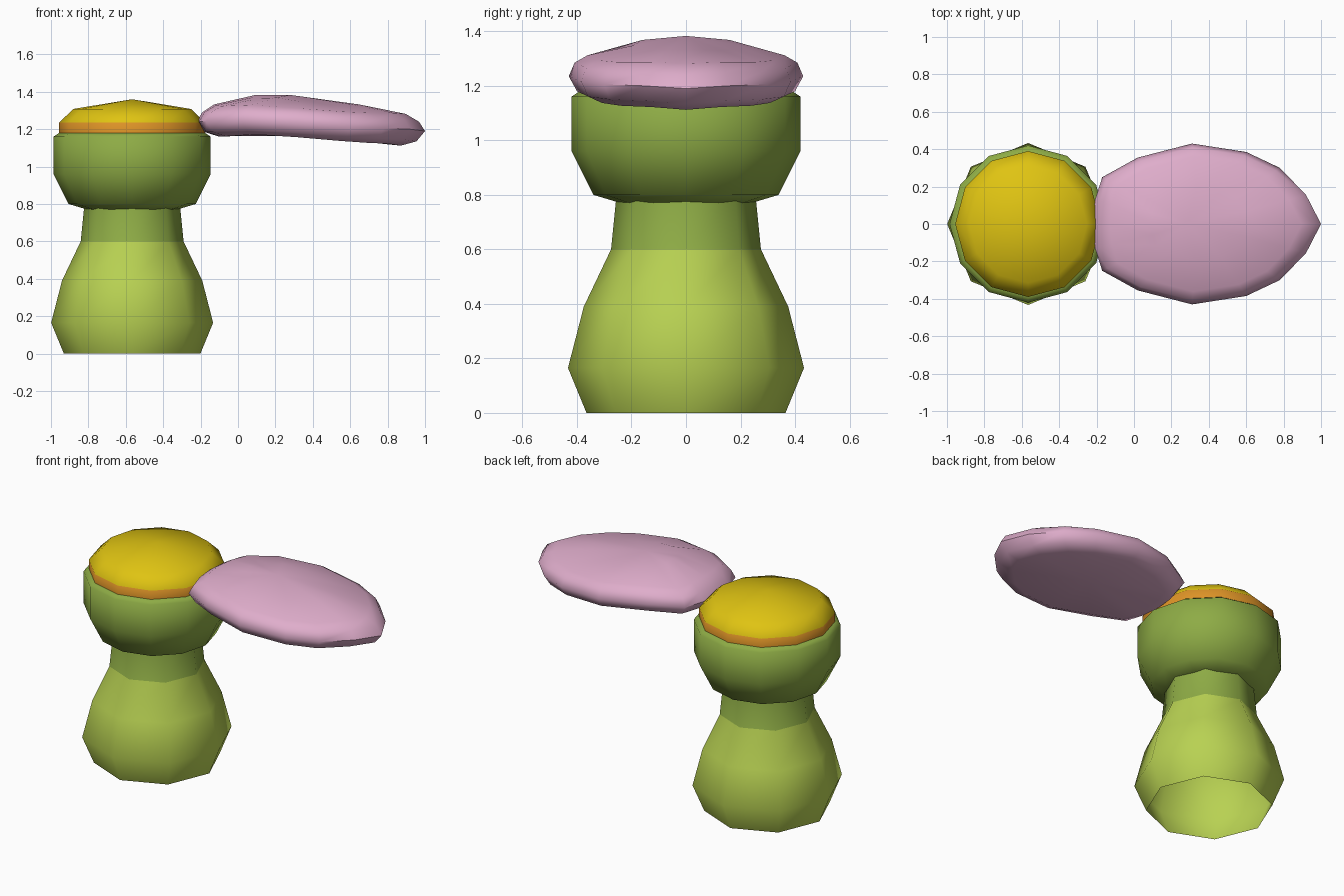
import bpy, bmesh, math

if "Cube" in bpy.data.objects:
    bpy.data.objects.remove(bpy.data.objects["Cube"])

CX = -0.566  # axis of the stem


def material(name, rgb):
    m = bpy.data.materials.new(name)
    m.diffuse_color = (*rgb, 1)
    m.use_nodes = True
    m.node_tree.nodes["Principled BSDF"].inputs["Base Color"].default_value = m.diffuse_color
    return m


lime = material("lime green", (0.48, 0.64, 0.085))
green = material("leaf green", (0.27, 0.41, 0.06))
yellow = material("yellow", (0.74, 0.55, 0.006))
orange = material("orange", (0.72, 0.29, 0.02))
pink = material("pink", (0.74, 0.42, 0.60))


def build(name, rings, mats, rule=None, cap_bottom=False, angle=60):
    """Skin a list of equal-length vertex rings (a 1-point ring is a pole)."""
    bm = bmesh.new()
    vs = [[bm.verts.new(p) for p in r] for r in rings]
    n = max(len(r) for r in rings)
    for a, b in zip(vs, vs[1:]):
        for i in range(n):
            j = (i + 1) % n
            if len(a) == 1:
                bm.faces.new((a[0], b[j], b[i]))
            elif len(b) == 1:
                bm.faces.new((a[i], a[j], b[0]))
            else:
                bm.faces.new((a[i], a[j], b[j], b[i]))
    bm.normal_update()
    if rule:
        for f in bm.faces:
            f.material_index = rule(f.calc_center_median())
    me = bpy.data.meshes.new(name)
    bm.to_mesh(me)
    bm.free()
    for m in mats:
        me.materials.append(m)
    ob = bpy.data.objects.new(name, me)
    bpy.context.collection.objects.link(ob)
    bpy.ops.object.select_all(action='DESELECT')
    ob.select_set(True)
    bpy.context.view_layer.objects.active = ob
    bpy.ops.object.shade_smooth_by_angle(angle=math.radians(angle))
    return ob


def lathe(profile, sides):
    rings = []
    for r, z in profile:
        if r == 0:
            rings.append([(CX, 0, z)])
        else:
            rings.append([(CX + r * math.cos(2 * math.pi * i / sides),
                           r * math.sin(2 * math.pi * i / sides), z)
                          for i in range(sides)])
    return rings


# Bulbous eight-sided stem, open underneath, with a darker neck
build("stem", lathe([(0.365, 0), (0.433, 0.165), (0.375, 0.39),
                     (0.275, 0.6), (0.255, 0.8)], 8),
      [lime, green], lambda c: 1 if c.z > 0.6 else 0)

# Twelve-sided cup on the neck
build("cup", lathe([(0, 0.72), (0.25, 0.773), (0.34, 0.80), (0.42, 0.96),
                    (0.42, 1.16), (0.39, 1.18), (0, 1.18)], 12), [green])

# Domed centre with an orange band
build("dome", lathe([(0.39, 1.175), (0.39, 1.235), (0.315, 1.308), (0, 1.36)], 12),
      [orange, yellow], lambda c: 1 if c.z > 1.235 else 0)

# Petal: half outline (x, y, mid height), mirrored across y
half = [(-0.17, 0.25, 1.24), (0.02, 0.355, 1.25), (0.31, 0.43, 1.235),
        (0.60, 0.385, 1.215), (0.78, 0.30, 1.205), (0.92, 0.155, 1.20)]
half = [(-0.208, 0.13, 1.24)] + half
outline = ([(-0.22, 0, 1.24)] + [(x, -y, z) for x, y, z in half]
           + [(1.0, 0, 1.19)] + half[::-1])
PX = 0.35


def petal_ring(scale, dz, droop=0):
    return [(PX + (x - PX) * scale, y * scale, z + dz - droop * abs(y) / 0.43)
            for x, y, z in outline]


build("petal", [[(0.35, 0, 1.165)],
                petal_ring(0.80, -0.078), petal_ring(0.93, -0.055),
                petal_ring(1.0, 0), petal_ring(0.95, 0.05),
                petal_ring(0.84, 0.092, 0.015), petal_ring(0.45, 0.143, 0.03),
                [(0.28, 0, 1.383)]], [pink])
